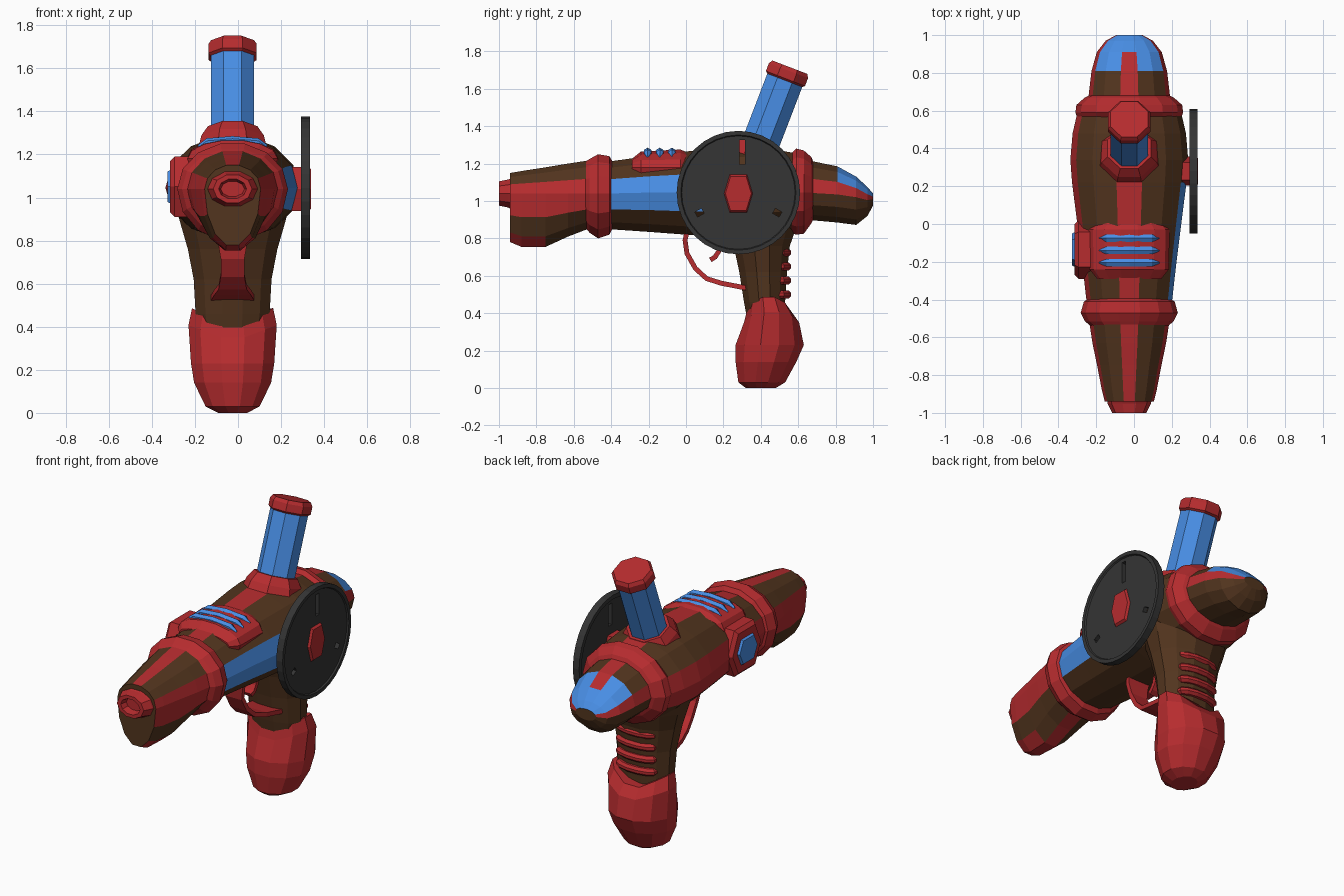
import bpy, bmesh
from math import sin, cos, pi, radians, hypot
from mathutils import Vector

if "Cube" in bpy.data.objects:
    bpy.data.objects.remove(bpy.data.objects["Cube"])

CX = -0.025          # centre plane of the body
N = 14               # sides of the body


def material(name, rgb):
    m = bpy.data.materials.new(name)
    m.diffuse_color = (*rgb, 1)
    m.use_nodes = True
    m.node_tree.nodes["Principled BSDF"].inputs["Base Color"].default_value = m.diffuse_color
    return m


MATS = [material("brown", (0.085, 0.035, 0.013)), material("red", (0.47, 0.025, 0.028)),
        material("blue", (0.065, 0.27, 0.78)), material("charcoal", (0.035, 0.035, 0.035))]
BROWN, RED, BLUE, DARK = range(4)


def loft(name, rings, color):
    """Skin closed rings of points; color is an index or a function of (ring, side)."""
    bm = bmesh.new()
    rows = [[bm.verts.new(p) for p in r] for r in rings]
    n = len(rows[0])
    pick = color if callable(color) else (lambda i, j: color)
    for i in range(len(rows) - 1):
        for j in range(n):
            k = (j + 1) % n
            f = bm.faces.new((rows[i][j], rows[i][k], rows[i + 1][k], rows[i + 1][j]))
            f.material_index = pick(i, j)
    for row, i in ((rows[0], 0), (rows[-1], len(rows) - 2)):
        bm.faces.new(row).material_index = pick(i, -1)
    bmesh.ops.recalc_face_normals(bm, faces=bm.faces)
    me = bpy.data.meshes.new(name)
    bm.to_mesh(me)
    bm.free()
    for m in MATS:
        me.materials.append(m)
    ob = bpy.data.objects.new(name, me)
    bpy.context.collection.objects.link(ob)
    return ob


def yring(y, zc, rx, zt, zb, n=N):
    """Section across y, flat on top, separate upper and lower heights."""
    pts, flat = [], cos(pi / n)
    for j in range(n):
        a = (j - 0.5) * 2 * pi / n
        h = (zt - zc if cos(a) > 0 else zc - zb) / flat
        pts.append((CX + rx * sin(a), y, zc + h * cos(a)))
    return pts


def zring(z, y0, y1, rx, lift=0, n=12):
    """Section across z; lift raises the two flanks."""
    pts = []
    for j in range(n):
        a = (j - 0.5) * 2 * pi / n
        pts.append((CX + rx * sin(a), (y0 + y1) / 2 - (y1 - y0) / 2 * cos(a) / cos(pi / n),
                    z + lift * abs(sin(a))))
    return pts


def band(name, path, t, color):
    """Flat strip along a (y, z, half width) path in the centre plane."""
    rings = []
    for i, (y, z, w) in enumerate(path):
        a, b = path[max(i - 1, 0)], path[min(i + 1, len(path) - 1)]
        dy, dz = b[0] - a[0], b[1] - a[1]
        d = hypot(dy, dz)
        oy, oz = -dz / d * t, dy / d * t
        rings.append([(CX + sx * w, y + s * oy, z + s * oz)
                      for sx, s in ((-1, -1), (1, -1), (1, 1), (-1, 1))])
    return loft(name, rings, color)


# front barrel with its drooping chin
def barrel_color(i, j):
    if j in (0, 3, 4, 7, 10, 11):
        return RED
    return RED if j in (6, 8) and i < 2 else BROWN


loft("front_barrel", [yring(*s) for s in (
    (-0.94, 1.04, 0.13, 1.15, 0.78), (-0.88, 1.04, 0.145, 1.16, 0.755),
    (-0.75, 1.04, 0.17, 1.18, 0.755), (-0.63, 1.04, 0.195, 1.20, 0.81),
    (-0.5, 1.04, 0.215, 1.22, 0.86))], barrel_color)
# muzzle with a recessed bore
loft("muzzle", [yring(y, 1.04, rx, 1.04 + rz, 1.04 - rz, 10) for y, rx, rz in (
    (-0.92, 0.12, 0.09), (-0.95, 0.115, 0.075), (-1.0, 0.09, 0.065),
    (-1.0, 0.065, 0.045), (-0.96, 0.055, 0.035))], RED)
loft("front_ring", [yring(*s) for s in (
    (-0.54, 1.04, 0.205, 1.21, 0.86), (-0.515, 1.04, 0.235, 1.225, 0.83),
    (-0.47, 1.04, 0.257, 1.25, 0.80), (-0.41, 1.04, 0.24, 1.24, 0.82),
    (-0.395, 1.04, 0.215, 1.215, 0.85))], RED)


# main body
def body_color(i, j):
    if j == 0 or j in (10, 11):
        return RED
    return BLUE if j in (3, 4) and i < 3 else BROWN


loft("main_body", [yring(*s) for s in (
    (-0.42, 1.04, 0.225, 1.21, 0.85), (-0.2, 1.045, 0.25, 1.24, 0.835),
    (0.0, 1.045, 0.275, 1.265, 0.82), (0.22, 1.045, 0.303, 1.28, 0.81),
    (0.34, 1.045, 0.312, 1.285, 0.81), (0.48, 1.045, 0.30, 1.275, 0.81),
    (0.61, 1.045, 0.27, 1.25, 0.84))], body_color)
loft("rear_ring", [yring(*s) for s in (
    (0.56, 1.045, 0.275, 1.25, 0.83), (0.59, 1.045, 0.285, 1.28, 0.82),
    (0.63, 1.045, 0.28, 1.27, 0.825), (0.67, 1.045, 0.235, 1.235, 0.88),
    (0.69, 1.045, 0.19, 1.19, 0.92))], RED)


# rear dome
def dome_color(i, j):
    if j in (3, 11) or (j == 0 and i < 2):
        return RED
    return BLUE if j in (0, 1, 2, 12, 13) and i >= 1 else BROWN


loft("rear_dome", [yring(*s) for s in (
    (0.64, 1.045, 0.22, 1.22, 0.90), (0.81, 1.035, 0.2, 1.185, 0.885),
    (0.91, 1.02, 0.172, 1.13, 0.872), (0.97, 1.005, 0.125, 1.075, 0.92),
    (1.0, 1.01, 0.07, 1.04, 0.975))], dome_color)

# grip, its red foot and finger ridges
loft("grip", [zring(*s) for s in (
    (0.3, 0.34, 0.53, 0.15), (0.46, 0.31, 0.53, 0.178), (0.62, 0.285, 0.54, 0.187),
    (0.76, 0.255, 0.555, 0.215), (0.86, 0.22, 0.59, 0.245), (0.98, 0.18, 0.62, 0.28))], BROWN)
loft("grip_foot", [zring(*s) for s in (
    (0.0, 0.32, 0.48, 0.07), (0.03, 0.28, 0.53, 0.13), (0.14, 0.265, 0.59, 0.185),
    (0.23, 0.265, 0.63, 0.2), (0.33, 0.31, 0.605, 0.212, 0.08),
    (0.38, 0.325, 0.56, 0.195, 0.11))], RED)
for k in range(4):
    z = 0.5 + 0.075 * k
    loft(f"grip_ridge_{k + 1}", [zring(z - 0.022, 0.46, 0.548, 0.12), zring(z - 0.008, 0.46, 0.562, 0.135),
                                 zring(z + 0.008, 0.46, 0.562, 0.135), zring(z + 0.022, 0.46, 0.548, 0.12)], RED)

# trigger guard and trigger
band("trigger_guard", [(0.01, 0.86, 0.075), (-0.005, 0.79, 0.068), (0.005, 0.72, 0.055),
                       (0.05, 0.64, 0.055), (0.11, 0.585, 0.065), (0.19, 0.56, 0.085),
                       (0.32, 0.535, 0.1)], 0.013, RED)
band("trigger", [(0.2, 0.83, 0.03), (0.175, 0.73, 0.03), (0.155, 0.7, 0.03),
                 (0.13, 0.685, 0.025)], 0.013, RED)

# tilted tank on top
TILT = radians(21)
AXIS = Vector((0, sin(TILT), cos(TILT)))
SIDE = Vector((0, cos(TILT), -sin(TILT)))


def tank_ring(s, r):
    c = Vector((CX, 0.53, 1.65)) + AXIS * s
    return [c + (Vector((cos(a), 0, 0)) + SIDE * sin(a)) * r / cos(pi / 8)
            for a in ((j + 0.5) * pi / 4 for j in range(8))]


loft("tank", [tank_ring(-0.5, 0.1), tank_ring(0.01, 0.1)], BLUE)
loft("tank_cap", [tank_ring(*s) for s in ((-0.005, 0.1), (0.005, 0.112), (0.05, 0.112), (0.07, 0.1))], RED)
loft("tank_collar", [tank_ring(*s) for s in ((-0.52, 0.17), (-0.41, 0.145), (-0.36, 0.115))], RED)

# vent plate with three ribs
loft("vent_plate", [yring(y, 1.18, rx, zt, 1.05) for y, rx, zt in (
    (-0.29, 0.17, 1.225), (-0.24, 0.21, 1.265), (-0.03, 0.213, 1.275), (0.02, 0.17, 1.255))], RED)
for k in range(3):
    y = -0.205 + 0.065 * k
    loft(f"vent_rib_{k + 1}", [[(CX + x, y - h, 1.2), (CX + x, y - h, z - 0.012), (CX + x, y, z),
                                (CX + x, y + h, z - 0.012), (CX + x, y + h, 1.2)]
                               for x, h, z in ((-0.16, 0.004, 1.245), (-0.12, 0.02, 1.275), (0, 0.02, 1.285),
                                               (0.12, 0.02, 1.275), (0.16, 0.004, 1.245))], BLUE)


# side badges: elongated hexagons facing x
def hexagon(x, y, z, ry, rz):
    return [(x, y + ry * u, z + rz * v) for u, v in
            ((-1, 0), (-0.6, 1), (0.6, 1), (1, 0), (0.6, -1), (-0.6, -1))]


loft("left_badge", [hexagon(x, -0.135, 1.05, ry, rz) for x, ry, rz in (
    (-0.2, 0.155, 0.14), (-0.295, 0.155, 0.14), (-0.315, 0.135, 0.12))], RED)
loft("left_badge_lens", [hexagon(-0.3, -0.135, 1.05, 0.1, 0.085), hexagon(-0.328, -0.135, 1.05, 0.085, 0.07)], BLUE)
loft("wheel_hub", [hexagon(x, 0.28, 1.04, 0.077 * k, 0.102 * k) for x, k in (
    (0.22, 1), (0.325, 1), (0.34, 0.9))], RED)

# side wheel with raised rim and three slots
wheel = loft("side_wheel", [[(x, 0.28 + r * cos(a), 1.045 + r * sin(a))
                             for a in (j * 2 * pi / 32 for j in range(32))]
                            for x, r in ((0.3, 0.30), (0.293, 0.305), (0.293, 0.33), (0.335, 0.33),
                                         (0.335, 0.308), (0.326, 0.303))], DARK)
for ang, length in ((90, 0.13), (210, 0.04), (330, 0.04)):
    a = radians(ang)
    c, d = (0.28 + 0.24 * cos(a) + (0.02 if ang == 90 else 0), 1.045 + 0.215 * sin(a)), (cos(a), sin(a))
    cutter = loft("slot_cutter", [[(x, c[0] + u * d[0] * length / 2 - v * d[1] * 0.015,
                                    c[1] + u * d[1] * length / 2 + v * d[0] * 0.015)
                                   for u, v in ((-1, -1), (1, -1), (1, 1), (-1, 1))]
                                  for x in (0.27, 0.36)], DARK)
    cutter.hide_render = True
    mod = wheel.modifiers.new("slot", "BOOLEAN")
    mod.object, mod.solver = cutter, "EXACT"
    bpy.context.view_layer.objects.active = wheel
    bpy.ops.object.modifier_apply(modifier=mod.name)
    bpy.data.objects.remove(cutter)
